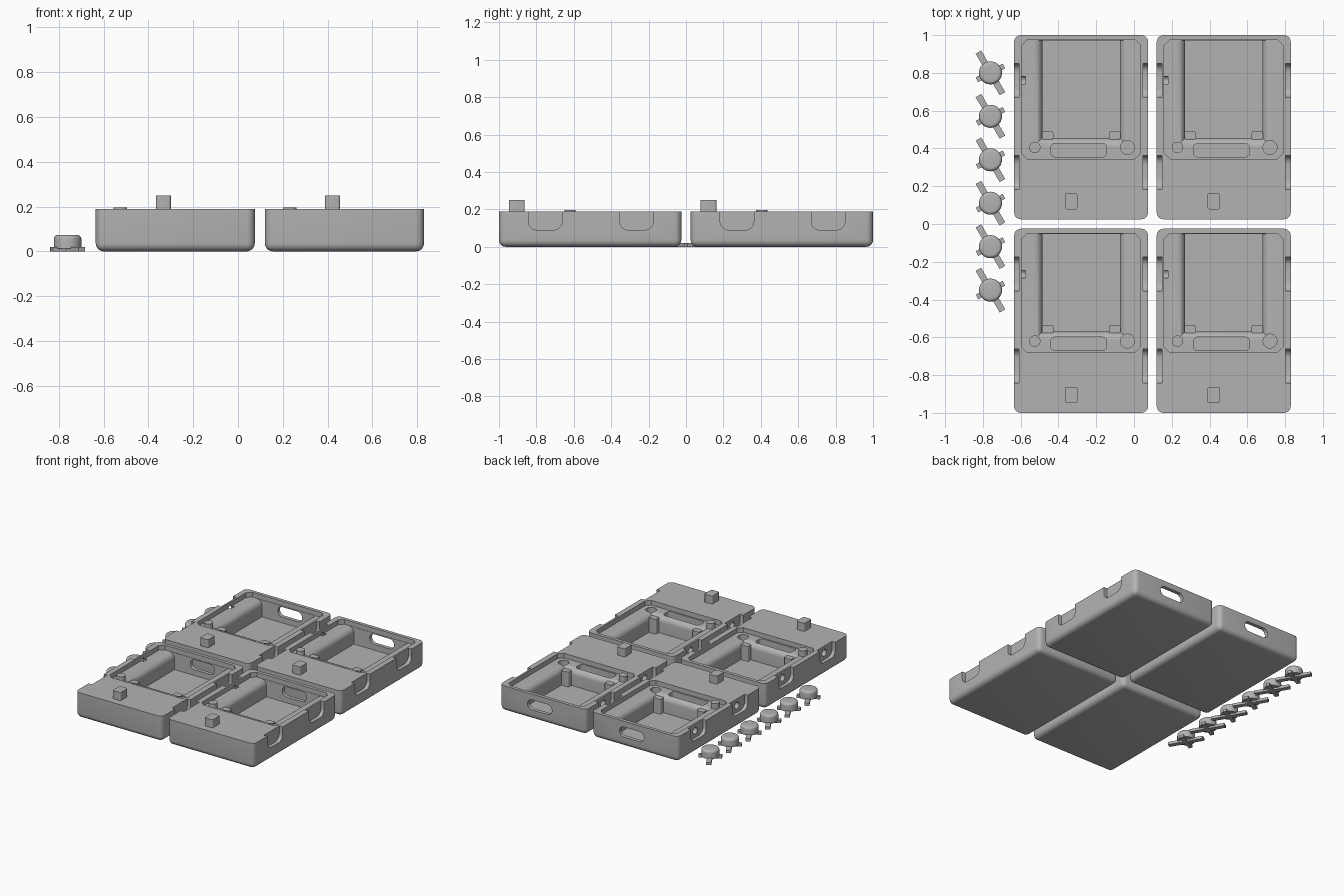
import bpy, bmesh, math
from mathutils import Matrix

if "Cube" in bpy.data.objects:
    bpy.data.objects.remove(bpy.data.objects["Cube"])

grey = bpy.data.materials.new("plain grey")
grey.diffuse_color = (0.45, 0.45, 0.45, 1)
grey.use_nodes = True
grey.node_tree.nodes["Principled BSDF"].inputs["Base Color"].default_value = grey.diffuse_color


def finish(name, bm):
    bmesh.ops.recalc_face_normals(bm, faces=bm.faces)
    me = bpy.data.meshes.new(name)
    bm.to_mesh(me)
    bm.free()
    me.materials.append(grey)
    ob = bpy.data.objects.new(name, me)
    bpy.context.collection.objects.link(ob)
    return ob


def box(name, lo, hi, pick=None, r=0.0, seg=5):
    """Box from corner to corner; edges chosen by pick(a, b) get rounded."""
    bm = bmesh.new()
    bmesh.ops.create_cube(bm, size=1)
    for v in bm.verts:
        v.co = [lo[i] if v.co[i] < 0 else hi[i] for i in range(3)]
    if pick:
        edges = [e for e in bm.edges if pick(e.verts[0].co, e.verts[1].co)]
        bmesh.ops.bevel(bm, geom=edges, offset=r, segments=seg, profile=0.5,
                        affect='EDGES')
    return finish(name, bm)


def along(axis):
    return lambda a, b: abs(a[axis] - b[axis]) > 1e-5


def cylinder(name, center, r, depth, axis=2, seg=32, bevel=0.0):
    bm = bmesh.new()
    bmesh.ops.create_cone(bm, cap_ends=True, segments=seg, radius1=r, radius2=r, depth=depth)
    if bevel:
        top = [e for e in bm.edges if all(v.co.z > 0 for v in e.verts)]
        bmesh.ops.bevel(bm, geom=top, offset=bevel, segments=5, profile=0.5, affect='EDGES')
    if axis == 0:
        bm.transform(Matrix.Rotation(math.pi / 2, 4, 'Y'))
    bm.transform(Matrix.Translation(center))
    return finish(name, bm)


def activate(ob):
    bpy.ops.object.select_all(action='DESELECT')
    ob.select_set(True)
    bpy.context.view_layer.objects.active = ob


def boolean(target, tool, op='DIFFERENCE'):
    m = target.modifiers.new("shape", 'BOOLEAN')
    m.operation, m.solver, m.object = op, 'EXACT', tool
    activate(target)
    bpy.ops.object.modifier_apply(modifier=m.name)
    bpy.data.objects.remove(tool)


def smooth(ob):
    activate(ob)
    bpy.ops.object.shade_smooth_by_angle(angle=math.radians(32))


TOP, LEDGE, FLOOR = 0.19, 0.155, 0.03


def pocket_cutter():
    """Deep pocket whose rim rolls over onto the ledge on three sides."""
    w, front, back, r = 0.205, -0.0575, 0.46, 0.045
    levels = [(0, FLOOR)]
    for i in range(9):
        a = i * math.pi / 16
        levels.append((r - r * math.cos(a), LEDGE - r + r * math.sin(a)))
    levels.append((r, LEDGE + 0.02))
    bm = bmesh.new()
    rings = [[bm.verts.new(p) for p in ((-w - d, front - d, z), (w + d, front - d, z),
                                        (w + d, back, z), (-w - d, back, z))]
             for d, z in levels]
    for a, b in zip(rings, rings[1:]):
        for i in range(4):
            j = (i + 1) % 4
            bm.faces.new((a[i], a[j], b[j], b[i]))
    bm.faces.new(rings[0][::-1])
    bm.faces.new(rings[-1])
    return finish("pocket_cutter", bm)


# Tray body: rounded corners and underside, sharp flat top
tray = box("tray", (-0.355, -0.4875, 0), (0.355, 0.4875, TOP),
           lambda a, b: min(a.z, b.z) < 0.01, 0.036)

# Lid recess with clipped corners, then the deep pocket
boolean(tray, box("cutter", (-0.315, -0.1675, LEDGE), (0.315, 0.4625, 0.3), along(2), 0.03, 1))
boolean(tray, pocket_cutter())

# Oblong socket and round socket in the ledge
boolean(tray, box("cutter", (-0.16, -0.157, 0.09), (0.135, -0.087, 0.3), along(2), 0.02))
boolean(tray, cylinder("cutter", (0.245, -0.107, 0.2), 0.037, 0.2))

# Window through the back wall
boolean(tray, box("cutter", (-0.075, 0.42, 0.072), (0.125, 0.6, 0.147), along(1), 0.036))

# Side notches, each with a round hole
for s in (-1, 1):
    for y in (0.2475, -0.24):
        xs = sorted((s * 0.328, s * 0.45))
        boolean(tray, box("cutter", (xs[0], y - 0.09, 0.09), (xs[1], y + 0.09, 0.4),
                          along(0), 0.045))
        boolean(tray, cylinder("cutter", (s * 0.345, y, 0.14), 0.025, 0.1, axis=0, seg=24))

# Corner posts, locating pin and latch peg
parts = [tray]
for name, x in (("left_post", -0.1775), ("right_post", 0.1775)):
    parts.append(box(name, (x - 0.03, -0.065, FLOOR - 0.005), (x + 0.03, -0.0225, 0.14),
                     along(2), 0.008, 3))
parts.append(cylinder("locating_pin", (-0.245, -0.107, 0.168), 0.03, 0.056))
parts.append(box("latch_peg", (-0.086, -0.435, TOP - 0.01), (-0.02, -0.35, 0.25),
                 along(2), 0.01, 3))
for p in parts:
    smooth(p)

# Four identical trays
for i, (x, y) in enumerate(((-0.28, 0.5125), (0.475, 0.5125), (-0.28, -0.5125), (0.475, -0.5125))):
    for p in parts:
        ob = p if i == 0 else p.copy()
        if i:
            bpy.context.collection.objects.link(ob)
        ob.location = (x, y, 0)

# Turn knobs: domed cap on a long bar and a short cross bar
cap = cylinder("knob_cap", (0, 0, 0.043), 0.061, 0.06, bevel=0.018)
long_bar = box("knob_long_bar", (-0.127, -0.017, 0), (0.127, 0.017, 0.02))
short_bar = box("knob_short_bar", (-0.08, -0.014, 0), (0.08, 0.014, 0.02))
smooth(cap)
for i in range(6):
    for p, angle in ((cap, 0), (long_bar, 120), (short_bar, 27)):
        ob = p if i == 0 else p.copy()
        if i:
            bpy.context.collection.objects.link(ob)
        ob.location = (-0.76, 0.80 - 0.23 * i, 0)
        ob.rotation_euler.z = math.radians(angle)
